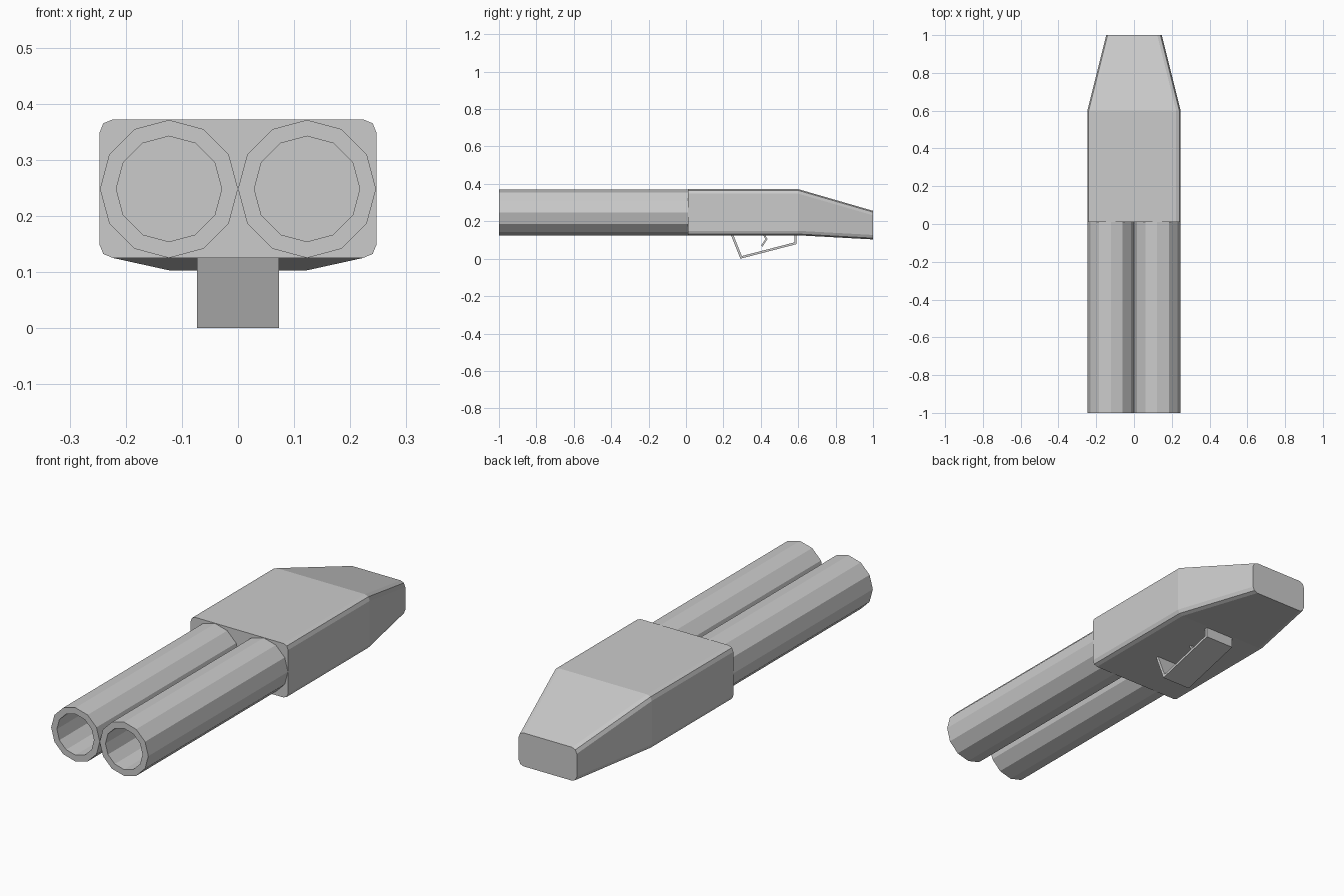
import bpy, bmesh, math
from mathutils import Vector

if "Cube" in bpy.data.objects:
    bpy.data.objects.remove(bpy.data.objects["Cube"], do_unlink=True)

GREY = (0.6, 0.6, 0.6, 1)
metal = bpy.data.materials.new("grey_metal")
metal.use_nodes = True
metal.diffuse_color = GREY
metal.node_tree.nodes["Principled BSDF"].inputs["Base Color"].default_value = GREY


def loft(name, rings, cap=True, closed=False):
    """Skin matching rings of points; closed joins the last ring to the first."""
    bm = bmesh.new()
    loops = [[bm.verts.new(p) for p in ring] for ring in rings]
    pairs = list(zip(loops, loops[1:]))
    if closed:
        pairs.append((loops[-1], loops[0]))
    for a, b in pairs:
        for i in range(len(a)):
            j = (i + 1) % len(a)
            bm.faces.new((a[i], a[j], b[j], b[i]))
    if cap and not closed:
        bm.faces.new(loops[0])
        bm.faces.new(loops[-1])
    bmesh.ops.recalc_face_normals(bm, faces=bm.faces)
    mesh = bpy.data.meshes.new(name)
    bm.to_mesh(mesh)
    bm.free()
    mesh.materials.append(metal)
    obj = bpy.data.objects.new(name, mesh)
    bpy.context.collection.objects.link(obj)
    return obj


def circle(x, y, z, r, sides=12):
    return [(x + r * math.cos(math.tau * i / sides), y, z + r * math.sin(math.tau * i / sides))
            for i in range(sides)]


def rounded_rect(y, half, low, high, r=0.024, steps=2):
    """Upright rectangle with rounded corners, across x and z."""
    corners = [(half - r, high - r), (r - half, high - r), (r - half, low + r), (half - r, low + r)]
    ring = []
    for k, (cx, cz) in enumerate(corners):
        for s in range(steps + 1):
            a = math.pi / 2 * (k + s / steps)
            ring.append((cx + r * math.cos(a), y, cz + r * math.sin(a)))
    return ring


def bent_strip(name, path, half_width, thick):
    """Metal strip following a (y, z) path, thickened to one side, as wide as given."""
    pts = [Vector(p) for p in path]
    dirs = [(b - a).normalized() for a, b in zip(pts, pts[1:])]
    rings = []
    for i, p in enumerate(pts):
        before, after = dirs[max(i - 1, 0)], dirs[min(i, len(dirs) - 1)]
        n = Vector((-before.y - after.y, before.x + after.x)).normalized()
        q = p + n * thick / n.dot(Vector((-after.y, after.x)))
        w = half_width
        rings.append([(-w, *p), (w, *p), (w, *q), (-w, *q)])
    return loft(name, rings)


# Two hollow barrels
for side, x in (("left", 0.123), ("right", -0.123)):
    loft(side + "_barrel", [circle(x, y, 0.248, r) for y, r in
                            ((-1, 0.123), (0.02, 0.123), (0.02, 0.094), (-1, 0.094))], closed=True)

# Receiver block tapering to the rear
loft("receiver", [rounded_rect(0.01, 0.247, 0.125, 0.372),
                  rounded_rect(0.6, 0.247, 0.125, 0.372),
                  rounded_rect(1.0, 0.147, 0.103, 0.256)])

# Trigger guard and trigger
bent_strip("trigger_guard", [(0.235, 0.14), (0.291, 0.0), (0.592, 0.078), (0.592, 0.14)], 0.073, 0.012)
bent_strip("trigger", [(0.405, 0.14), (0.425, 0.105), (0.402, 0.07)], 0.025, 0.009)
